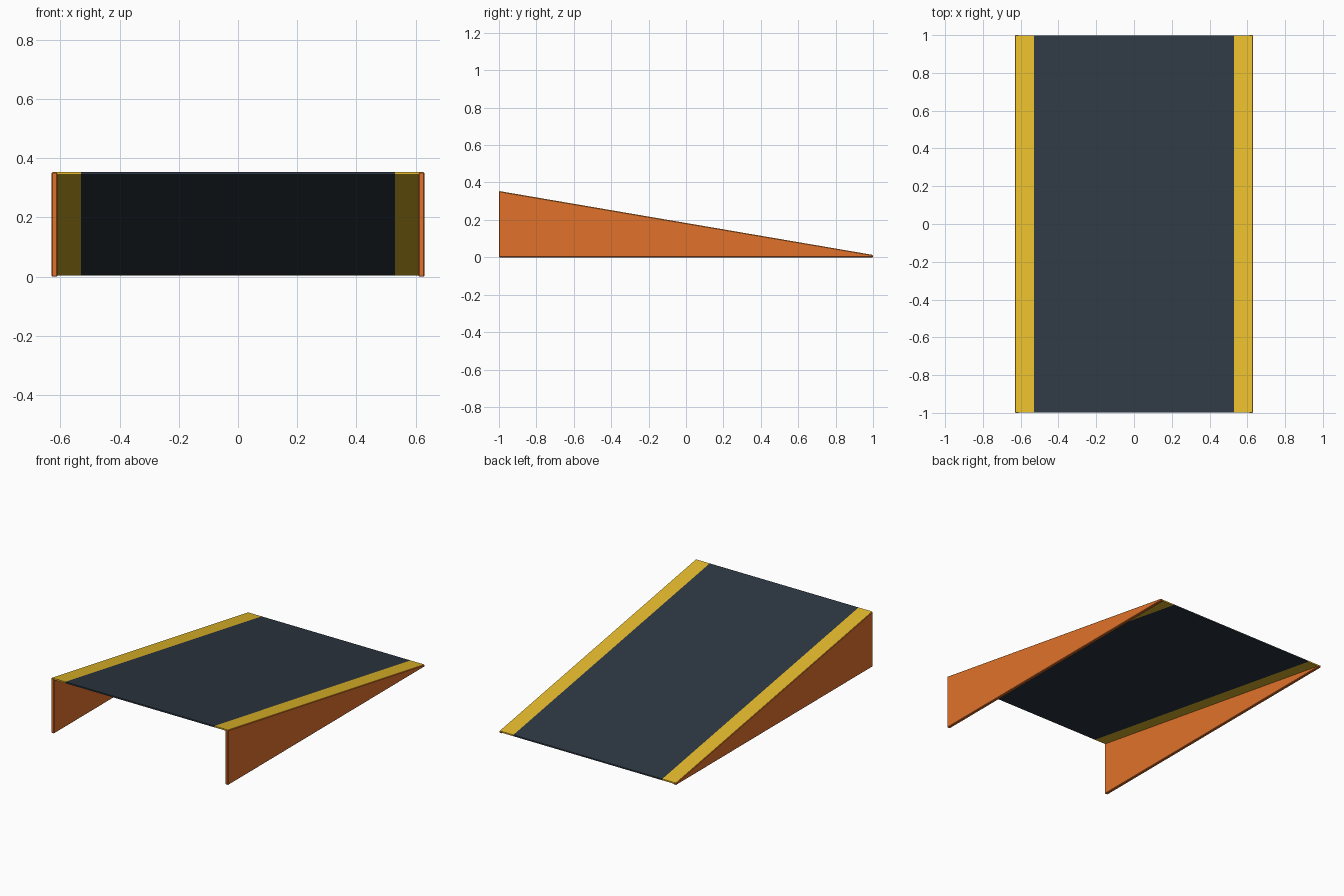
import bpy, bmesh

if "Cube" in bpy.data.objects:
    bpy.data.objects.remove(bpy.data.objects["Cube"])

HIGH, LOW = 0.353, 0.012   # ramp heights at front and back


def material(name, color):
    m = bpy.data.materials.new(name)
    m.diffuse_color = (*color, 1)
    m.use_nodes = True
    m.node_tree.nodes["Principled BSDF"].inputs["Base Color"].default_value = m.diffuse_color
    return m


def extruded(name, profile, x0, x1, mat):
    """Extrude a (y, z) profile from x0 to x1."""
    bm = bmesh.new()
    face = bm.faces.new([bm.verts.new((x0, y, z)) for y, z in profile])
    new = bmesh.ops.extrude_face_region(bm, geom=[face])["geom"]
    bmesh.ops.translate(bm, vec=(x1 - x0, 0, 0),
                        verts=[v for v in new if isinstance(v, bmesh.types.BMVert)])
    bmesh.ops.recalc_face_normals(bm, faces=bm.faces)
    mesh = bpy.data.meshes.new(name)
    bm.to_mesh(mesh)
    bm.free()
    mesh.materials.append(mat)
    ob = bpy.data.objects.new(name, mesh)
    bpy.context.collection.objects.link(ob)
    return ob


orange = material("orange_paint", (0.75, 0.17, 0.025))
yellow = material("yellow_paint", (0.78, 0.49, 0.025))
slate = material("slate_surface", (0.027, 0.04, 0.055))

side_profile = [(-1, 0), (1, 0), (1, LOW), (-1, HIGH)]
deck_profile = [(-0.998, HIGH - 0.008), (0.998, LOW - 0.008),
                (0.998, LOW + 0.001), (-0.998, HIGH + 0.001)]

# Sloped driving surface
extruded("ramp_deck", deck_profile, -0.53, 0.53, slate)

for label, s in (("left", -1), ("right", 1)):
    # Yellow safety stripe along the deck edge
    extruded(label + "_edge_stripe", deck_profile, s * 0.53, s * 0.627, yellow)
    # Wedge-shaped side panel with slightly softened edges
    panel = extruded(label + "_side_panel", side_profile, s * 0.61, s * 0.63, orange)
    bevel = panel.modifiers.new("soft_edges", "BEVEL")
    bevel.width = 0.003
    bevel.segments = 1
